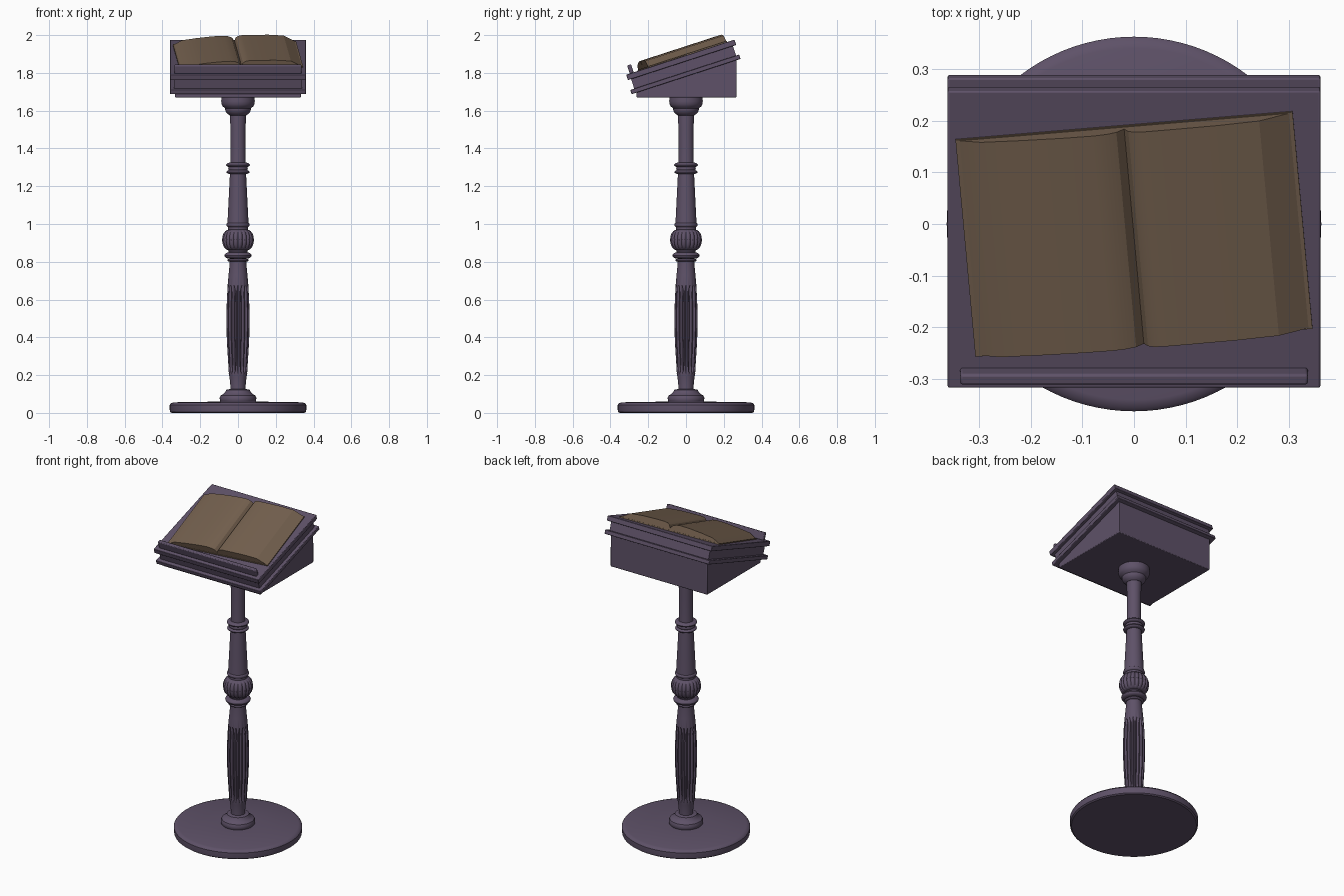
import bpy, bmesh, math
from mathutils import Matrix, Vector

if "Cube" in bpy.data.objects:
    bpy.data.objects.remove(bpy.data.objects["Cube"])

# materials
def material(name, rgb):
    m = bpy.data.materials.new(name)
    m.diffuse_color = (*rgb, 1)
    m.use_nodes = True
    m.node_tree.nodes["Principled BSDF"].inputs["Base Color"].default_value = m.diffuse_color
    return m

WOOD = material("dark purple wood", (0.112, 0.083, 0.138))
PAPER = material("aged brown paper", (0.175, 0.118, 0.077))

def finish(bm, name, mat, matrix=None, bevel=0, angle=35):
    bmesh.ops.recalc_face_normals(bm, faces=bm.faces)
    me = bpy.data.meshes.new(name)
    bm.to_mesh(me)
    bm.free()
    ob = bpy.data.objects.new(name, me)
    bpy.context.collection.objects.link(ob)
    me.materials.append(mat)
    if matrix:
        ob.matrix_world = matrix
    if bevel:
        b = ob.modifiers.new("bevel", 'BEVEL')
        b.width, b.segments = bevel, 2
    bpy.ops.object.select_all(action='DESELECT')
    ob.select_set(True)
    bpy.context.view_layer.objects.active = ob
    bpy.ops.object.shade_smooth_by_angle(angle=math.radians(angle))
    return ob

def lathe(name, profile, lobes=0, segs=64):
    """profile: (radius, z[, groove depth]) from bottom to top"""
    bm = bmesh.new()
    rings = []
    for p in profile:
        r, z = p[0], p[1]
        d = p[2] if len(p) > 2 else 0
        ring = []
        for i in range(segs):
            a = 2 * math.pi * i / segs
            rr = r - d * (0.5 + 0.5 * math.cos(lobes * a)) ** 2
            ring.append(bm.verts.new((rr * math.cos(a), rr * math.sin(a), z)))
        rings.append(ring)
    for lo, hi in zip(rings, rings[1:]):
        for i in range(segs):
            j = (i + 1) % segs
            bm.faces.new((lo[i], lo[j], hi[j], hi[i]))
    bm.faces.new(rings[0][::-1])
    bm.faces.new(rings[-1])
    return finish(bm, name, WOOD)

def box(name, x, u0, u1, h0, h1, mat, matrix, bevel=0.0):
    bm = bmesh.new()
    bmesh.ops.create_cube(bm, size=1)
    for v in bm.verts:
        v.co = ((v.co.x * 2) * x, u0 + (v.co.y + 0.5) * (u1 - u0), h0 + (v.co.z + 0.5) * (h1 - h0))
    return finish(bm, name, mat, matrix, bevel)

def prism(name, a, b, mat, matrix=None, bevel=0, angle=35):
    """join two matching outlines into a solid"""
    bm = bmesh.new()
    va = [bm.verts.new(p) for p in a]
    vb = [bm.verts.new(p) for p in b]
    bm.faces.new(va)
    bm.faces.new(vb[::-1])
    for i in range(len(va)):
        j = (i + 1) % len(va)
        bm.faces.new((va[i], vb[i], vb[j], va[j]))
    return finish(bm, name, mat, matrix, bevel, angle)

def bead(r, z, core, half):
    """half-round ring profile"""
    return [(core + (r - core) * math.cos(t), z + half * math.sin(t))
            for t in [math.pi * (k / 8 - 0.5) for k in range(9)]]

# foot and collar
lathe("base_disc", [(0.352, 0), (0.36, 0.006), (0.362, 0.02), (0.362, 0.042), (0.355, 0.051), (0.34, 0.056), (0.1, 0.06)], segs=96)
lathe("base_collar", [(0.09, 0.055), (0.096, 0.065), (0.097, 0.08), (0.092, 0.092), (0.078, 0.1),
                      (0.068, 0.11), (0.062, 0.122), (0.045, 0.126)])

# fluted lower baluster
lathe("fluted_shaft", [(0.04, 0.12), (0.041, 0.15), (0.045, 0.19), (0.049, 0.21, 0), (0.05, 0.225, 0.012),
                       (0.055, 0.3, 0.014), (0.06, 0.38, 0.015), (0.062, 0.46, 0.015), (0.062, 0.54, 0.015),
                       (0.059, 0.62, 0.014), (0.056, 0.66, 0.012), (0.055, 0.675, 0), (0.05, 0.73),
                       (0.044, 0.79), (0.044, 0.83)], lobes=16, segs=128)

# rings along the column
for name, r, z, core, half in [("lower_ring", 0.072, 0.833, 0.045, 0.017),
                               ("neck_ring", 0.056, 0.808, 0.04, 0.008),
                               ("waist_ring", 0.062, 0.995, 0.05, 0.012),
                               ("middle_ring", 0.061, 1.275, 0.04, 0.011),
                               ("middle_ring_core", 0.052, 1.293, 0.04, 0.012),
                               ("upper_ring", 0.063, 1.313, 0.04, 0.012)]:
    lathe(name, bead(r, z, core, half))

# ribbed knob
lathe("ribbed_knob", [(0.045, 0.84), (0.052, 0.858)] +
      [(0.05 + 0.035 * math.cos(t), 0.916 + 0.054 * math.sin(t), 0.007 * math.cos(t))
       for t in [math.pi * (k / 12 - 0.5) for k in range(13)]] +
      [(0.054, 0.972), (0.054, 0.99)], lobes=20, segs=120)

# upper shaft and capital
lathe("upper_shaft", [(0.057, 0.99), (0.055, 1.02), (0.05, 1.12), (0.044, 1.24), (0.041, 1.3),
                      (0.04, 1.4), (0.04, 1.5), (0.043, 1.59), (0.043, 1.62)])
lathe("capital", [(0.044, 1.575), (0.054, 1.582), (0.063, 1.592), (0.068, 1.605), (0.068, 1.612),
                  (0.08, 1.622), (0.087, 1.634), (0.089, 1.65), (0.087, 1.675)])

# wedge-shaped desk box
side = [(-0.262, 1.67), (0.267, 1.67), (0.267, 1.875), (-0.262, 1.703)]
prism("desk_box", [(-0.333, y, z) for y, z in side], [(0.333, y, z) for y, z in side], WOOD, bevel=0.004)

# sloping boards, in a frame on the desk surface
SLOPE = Matrix.Translation((0, -0.317, 1.79)) @ Matrix.Rotation(math.radians(18), 4, 'X')
box("lower_board", 0.36, -0.004, 0.602, -0.107, -0.083, WOOD, SLOPE, 0.003)
box("middle_frame", 0.34, 0.018, 0.585, -0.09, -0.025, WOOD, SLOPE)
box("desk_top", 0.36, 0.0, 0.603, -0.03, 0.0, WOOD, SLOPE, 0.003)
box("book_stop", 0.336, 0.02, 0.042, -0.002, 0.045, WOOD, SLOPE, 0.005)

# open book, slightly turned
BOOK = SLOPE @ Matrix.Translation((0, 0.314, 0)) @ Matrix.Rotation(math.radians(5), 4, 'Z')
box("book_cover", 0.327, -0.221, 0.221, 0.0, 0.006, PAPER, BOOK)
left = [(-0.323, 0.004), (-0.278, 0.027), (-0.2, 0.037), (-0.12, 0.044), (-0.06, 0.046),
        (-0.035, 0.043), (-0.015, 0.035), (0.0, 0.018), (0.0, 0.004)]
right = [(0.0, 0.004), (0.0, 0.018), (0.008, 0.035), (0.02, 0.043), (0.04, 0.0465),
         (0.09, 0.0465), (0.18, 0.045), (0.262, 0.038), (0.323, 0.004)]
for name, outline in (("left_pages", left), ("right_pages", right)):
    prism(name, [(x, -0.219, h) for x, h in outline], [(x, 0.219, h) for x, h in outline],
          PAPER, BOOK, angle=24)
